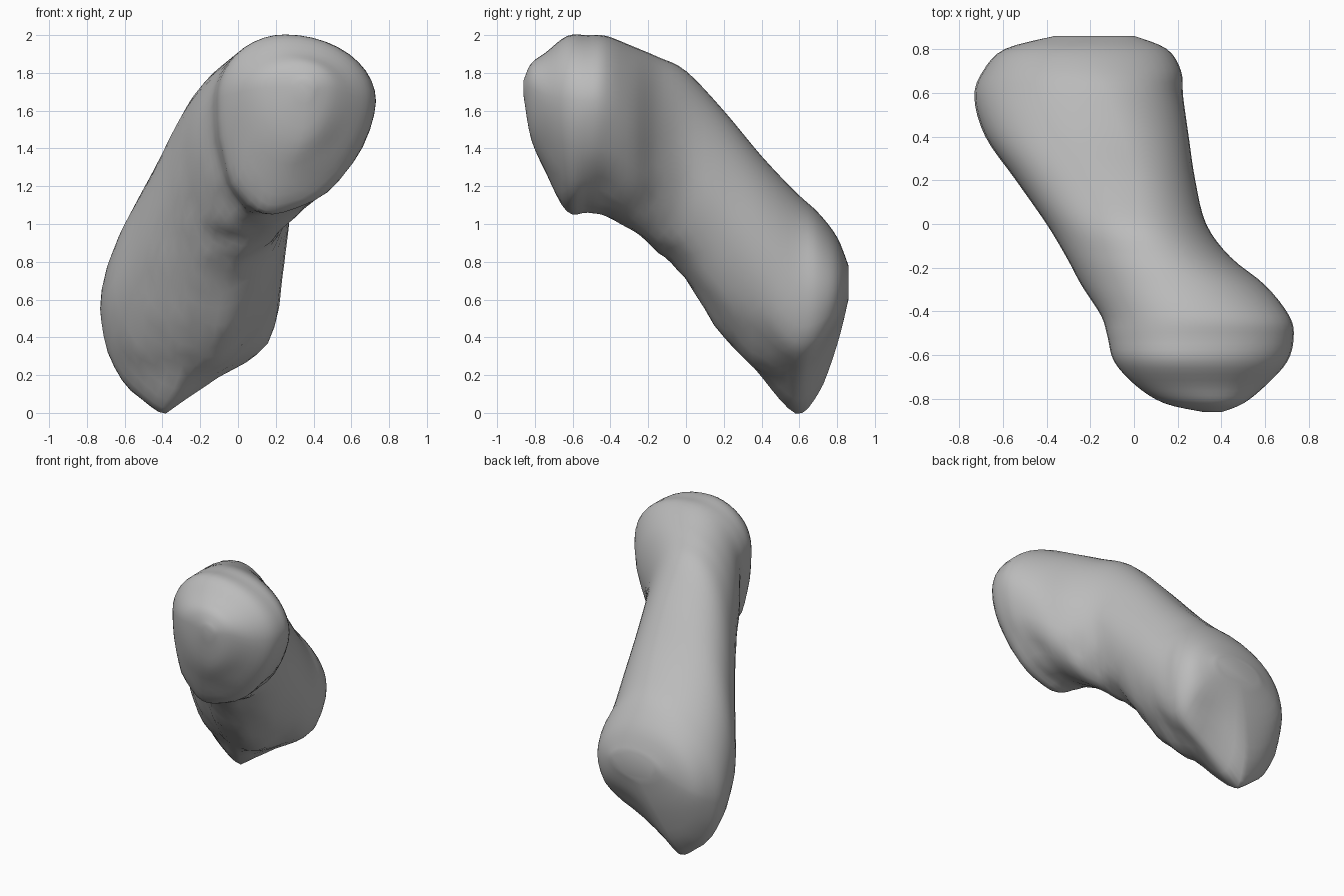
import bpy, bmesh, math
from mathutils import Vector, noise

if "Cube" in bpy.data.objects:
    bpy.data.objects.remove(bpy.data.objects["Cube"])

# Cross-sections along y: y, left x/z, right x/z, top x/z, bottom x/z
SECTIONS = [
    (-.86, .32, 1.72, .40, 1.72, .36, 1.76, .36, 1.68),
    (-.82, .14, 1.72, .50, 1.72, .33, 1.85, .33, 1.45),
    (-.74, .01, 1.70, .60, 1.68, .28, 1.91, .25, 1.27),
    (-.63, -.09, 1.67, .70, 1.66, .25, 1.995, .19, 1.06),
    (-.52, -.12, 1.65, .73, 1.65, .25, 2.0, .16, 1.05),
    (-.42, -.15, 1.60, .71, 1.64, .25, 1.995, .13, 1.04),
    (-.28, -.24, 1.47, .60, 1.55, .17, 1.94, .07, .95),
    (-.15, -.31, 1.36, .44, 1.46, .09, 1.885, 0, .85),
    (0, -.40, 1.15, .33, 1.35, .03, 1.81, -.08, .70),
    (.20, -.54, .88, .28, 1.10, 0, 1.60, -.13, .41),
    (.40, -.68, .66, .25, .88, -.05, 1.36, -.26, .19),
    (.58, -.73, .55, .225, .68, -.12, 1.17, -.37, 0),
    (.70, -.69, .55, .215, .65, -.18, 1.06, -.36, .10),
    (.80, -.59, .60, .15, .65, -.20, .93, -.28, .36),
    (.86, -.36, .70, 0, .70, -.17, .78, -.20, .60),
]
STEPS, QUARTER = 4, 10


def spline(a, b, c, d, t):
    return .5 * (2 * b + (c - a) * t + (2 * a - 5 * b + 4 * c - d) * t * t
                 + (3 * b - a - 3 * c + d) * t ** 3)


def ramp(v, start, end):
    return min(1, max(0, (v - start) / (end - start)))


def rows():
    n = len(SECTIONS)
    for i in range(n - 1):
        four = [SECTIONS[min(max(k, 0), n - 1)] for k in range(i - 1, i + 3)]
        for s in range(STEPS):
            yield [spline(*v, s / STEPS) for v in zip(*four)]
    yield SECTIONS[-1]


def ring(row):
    """Four joined quarter arcs through the right, top, left and bottom points."""
    y, xl, zl, xr, zr, xt, zt, xb, zb = row
    R, T, L, B = (xr, zr), (xt, zt), (xl, zl), (xb, zb)
    lobe = .12 * ramp(y, .35, .55) * ramp(y, .86, .74)
    low_left = 2.1 - .35 * ramp(y, .2, .55)
    low_right = 1.75 + .25 * ramp(y, .2, .5)
    pts = []
    for side, pole, power, start_side in ((R, T, 2, True), (L, T, 2, False),
                                          (L, B, low_left, True),
                                          (R, B, low_right, False)):
        for k in range(QUARTER):
            a = k / QUARTER * math.pi / 2
            a = a if start_side else math.pi / 2 - a
            c, s = abs(math.cos(a)) ** (2 / power), abs(math.sin(a)) ** (2 / power)
            p = Vector((pole[0] + (side[0] - pole[0]) * c, y,
                        side[1] + (pole[1] - side[1]) * s))
            if pole is B:  # soft wrinkles on the underside
                fade = s * (1 - min(1, abs(y) / .8) ** 4)
                p.z += .03 * fade * noise.noise(p * 7)
                p.x += .03 * fade * noise.noise(p * 7 + Vector((9, 4, 2)))
            if side is R and pole is B:  # notch between the two lower lobes
                p.z += lobe * math.sin(math.pi * min(1, c / .9))
            pts.append(p)
    return pts


# Curved body, lofted through the rings
bm = bmesh.new()
loops = [[bm.verts.new(p) for p in ring(r)] for r in rows()]
count = len(loops[0])
for a, b in zip(loops, loops[1:]):
    for i in range(count):
        j = (i + 1) % count
        bm.faces.new((a[i], a[j], b[j], b[i]))
for end in (loops[0], loops[-1]):
    bm.faces.new(end)
bmesh.ops.recalc_face_normals(bm, faces=bm.faces)
mesh = bpy.data.meshes.new("body")
bm.to_mesh(mesh)
bm.free()
body = bpy.data.objects.new("body", mesh)
bpy.context.collection.objects.link(body)

grey = bpy.data.materials.new("grey")
grey.diffuse_color = (.5, .5, .5, 1)
grey.use_nodes = True
grey.node_tree.nodes["Principled BSDF"].inputs["Base Color"].default_value = grey.diffuse_color
mesh.materials.append(grey)

bpy.context.view_layer.objects.active = body
body.select_set(True)
bpy.ops.object.shade_smooth_by_angle(angle=math.radians(50))
